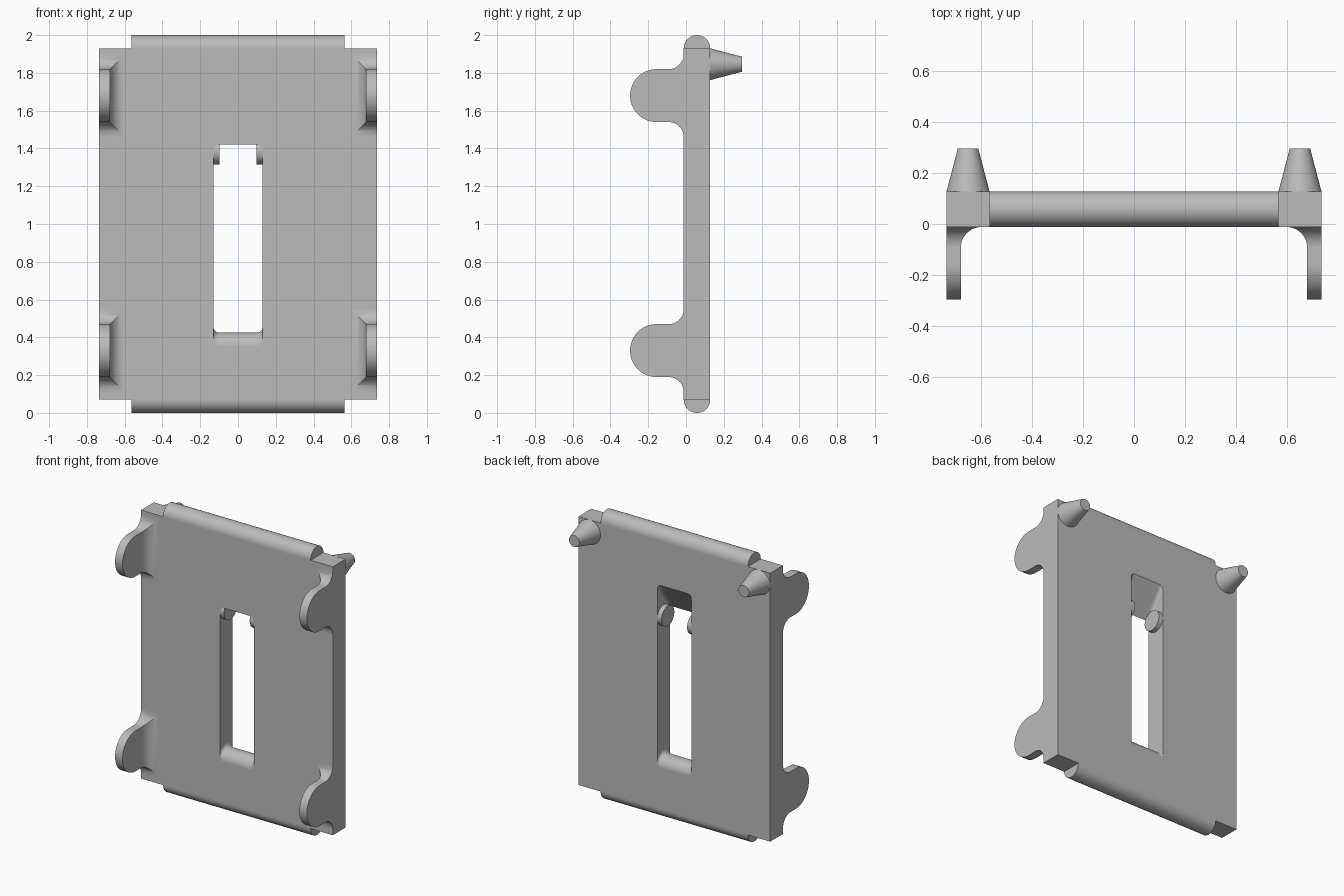
import bpy
import bmesh
from math import sin, cos, pi, sqrt, radians
from mathutils import Matrix

if "Cube" in bpy.data.objects:
    bpy.data.objects.remove(bpy.data.objects["Cube"])

FRONT, BACK = -0.012, 0.128          # plate faces
MID, R = (FRONT + BACK) / 2, (BACK - FRONT) / 2
HALF_W, LOW, HIGH = 0.735, 0.07, 1.93

grey = bpy.data.materials.new("plain grey")
grey.use_nodes = True
grey.diffuse_color = (0.5, 0.5, 0.5, 1)
grey.node_tree.nodes["Principled BSDF"].inputs["Base Color"].default_value = grey.diffuse_color


def finish(name, bm):
    """Clean the mesh and turn it into a smooth-by-angle object."""
    bmesh.ops.remove_doubles(bm, verts=bm.verts, dist=0.0002)
    bmesh.ops.recalc_face_normals(bm, faces=bm.faces)
    mesh = bpy.data.meshes.new(name)
    bm.to_mesh(mesh)
    bm.free()
    mesh.materials.append(grey)
    obj = bpy.data.objects.new(name, mesh)
    bpy.context.collection.objects.link(obj)
    return obj


def smooth(obj):
    bpy.ops.object.select_all(action='DESELECT')
    obj.select_set(True)
    bpy.context.view_layer.objects.active = obj
    bpy.ops.object.shade_smooth_by_angle(angle=radians(30))
    obj.modifiers.new("weighted", 'WEIGHTED_NORMAL').keep_sharp = True


def loft(name, rings):
    """Skin a stack of closed rings and cap both ends."""
    bm = bmesh.new()
    loops = [[bm.verts.new(p) for p in ring] for ring in rings]
    n = len(loops[0])
    for a, b in zip(loops, loops[1:]):
        for i in range(n):
            j = (i + 1) % n
            bm.faces.new((a[i], a[j], b[j], b[i]))
    bm.faces.new(loops[0])
    bm.faces.new(loops[-1])
    return finish(name, bm)


def cone(name, r1, r2, depth, centre, axis):
    bm = bmesh.new()
    bmesh.ops.create_cone(bm, cap_ends=True, segments=48, radius1=r1, radius2=r2, depth=depth,
                          matrix=Matrix.Translation(centre) @ Matrix.Rotation(radians(90), 4, axis))
    smooth(finish(name, bm))


# Plate
bm = bmesh.new()
bmesh.ops.create_cube(bm, size=1, matrix=Matrix.Translation((0, MID, (LOW + HIGH) / 2))
                      @ Matrix.Diagonal((2 * HALF_W, BACK - FRONT, HIGH - LOW, 1)))
plate = finish("plate", bm)


# Slot: rounded rectangle with a half-round sill and a sloping top
def slot_ring(y, y_shape):
    bottom = 0.355 + sqrt(max(0, R * R - (y_shape - MID) ** 2))
    top = 1.42 + 0.2 * (y_shape - FRONT) / (BACK - FRONT)
    w, r = 0.13, 0.03
    ring = []
    for k, (x, z) in enumerate([(w - r, top - r), (r - w, top - r),
                                (r - w, bottom + r), (w - r, bottom + r)]):
        for s in range(7):
            a = (k + s / 6) * pi / 2
            ring.append((x + r * cos(a), y, z + r * sin(a)))
    return ring


steps = [MID - R * cos(pi * i / 20) for i in range(21)]
rings = [slot_ring(FRONT - 0.05, FRONT)]
rings += [slot_ring(y, y) for y in steps]
rings.append(slot_ring(BACK + 0.05, BACK))
cutter = loft("slot_cutter", rings)
cutter.hide_render = True
cut = plate.modifiers.new("slot", 'BOOLEAN')
cut.operation, cut.solver, cut.object = 'DIFFERENCE', 'EXACT', cutter
bpy.context.view_layer.objects.active = plate
bpy.ops.object.modifier_apply(modifier="slot")
bpy.data.objects.remove(cutter)
smooth(plate)

# Half-round bars along the top and bottom edges
for name, z, sign in (("top_bar", HIGH, 1), ("bottom_bar", LOW, -1)):
    arc = [(MID + R * cos(pi * i / 24), z + sign * R * sin(pi * i / 24)) for i in range(25)]
    smooth(loft(name, [[(x, y, h) for y, h in arc] for x in (-0.565, 0.565)]))

# Rounded lugs flaring into the plate
LUG_R, FILLET, LUG_Y, INNER = 0.14, 0.08, -0.156, 0.678
stations = []                        # (y, half height, flare)
for i in range(13):
    a = pi / 2 * i / 12
    flare = FILLET * (1 - sin(a))
    stations.append((FRONT - FILLET * (1 - cos(a)), LUG_R + flare, flare))
for i in range(19):
    a = pi / 2 * i / 18
    stations.append((LUG_Y - LUG_R * sin(a), max(LUG_R * cos(a), 0.002), 0))

for side, s in (("left", 1), ("right", -1)):
    for level, zc in (("upper", 1.68), ("lower", 0.33)):
        rings = [[(s * HALF_W, y, zc - h), (s * HALF_W, y, zc + h),
                  (s * (INNER - f), y, zc + h), (s * (INNER - f), y, zc - h)]
                 for y, h, f in stations]
        smooth(loft(f"{level}_{side}_lug", rings))

    # Tapered pin on the back and small peg inside the slot
    cone(f"{side}_pin", 0.04, 0.084, 0.168, (s * 0.65, BACK + 0.084, 1.846), 'X')
    cone(f"{side}_slot_peg", R, R, 0.05, (s * 0.123, MID, 1.385), 'Y')
